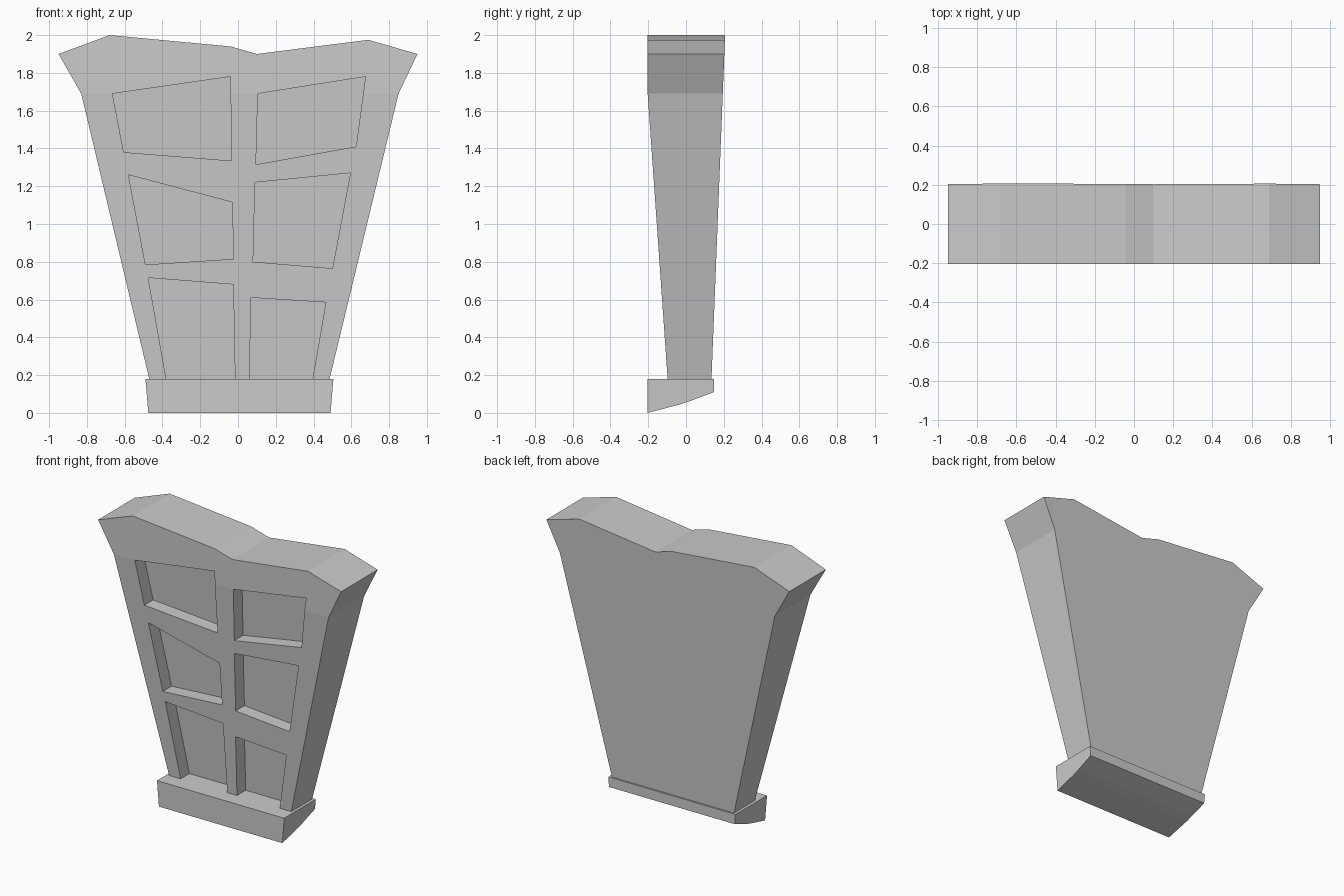
import bpy, bmesh

if "Cube" in bpy.data.objects:
    bpy.data.objects.remove(bpy.data.objects["Cube"])

def front(z):
    # slanted lower front plane
    return -0.203 + (1.69 - z) * 0.07

def back(z):
    return 0.135 + (z - 0.18) * 0.0395

def make_object(name, bm):
    bmesh.ops.recalc_face_normals(bm, faces=bm.faces[:])
    me = bpy.data.meshes.new(name)
    bm.to_mesh(me)
    bm.free()
    ob = bpy.data.objects.new(name, me)
    bpy.context.collection.objects.link(ob)
    return ob

def add_prism(bm, outline, near, far):
    """Prism of an x,z outline; near and far give y at each height."""
    a = [bm.verts.new((x, near(z), z)) for x, z in outline]
    b = [bm.verts.new((x, far(z), z)) for x, z in outline]
    cap = bm.faces.new(a)
    bm.faces.new(b[::-1])
    for i in range(len(a)):
        j = (i + 1) % len(a)
        bm.faces.new((a[j], a[i], b[i], b[j]))
    return cap, a

# Tapered, crooked slab with an upright crown at the front
outline = [(-0.47, 0.18), (0.485, 0.18), (0.85, 1.69), (0.95, 1.90),
           (0.69, 1.975), (0.10, 1.90), (-0.04, 1.94), (-0.68, 2.0),
           (-0.95, 1.90), (-0.83, 1.69)]
bm = bmesh.new()
cap, ring = add_prism(bm, outline, lambda z: max(front(z), -0.205), back)
bmesh.utils.face_split(cap, ring[2], ring[9])
slab = make_object("panelled_slab", bm)

# Six uneven recessed panels, the lowest two running down to the base
panels = [
    [(-0.665, 1.69), (-0.04, 1.78), (-0.035, 1.335), (-0.605, 1.38)],
    [(0.105, 1.69), (0.675, 1.78), (0.625, 1.41), (0.095, 1.315)],
    [(-0.58, 1.26), (-0.03, 1.115), (-0.025, 0.815), (-0.49, 0.785)],
    [(0.09, 1.22), (0.595, 1.27), (0.50, 0.765), (0.08, 0.80)],
    [(-0.475, 0.715), (-0.025, 0.68), (-0.015, 0.14), (-0.373, 0.14)],
    [(0.07, 0.61), (0.465, 0.585), (0.388, 0.14), (0.059, 0.14)],
]
bm = bmesh.new()
for p in panels:
    add_prism(bm, p, lambda z: -0.5, lambda z: front(z) + 0.098)
cutter = make_object("panel_cutter", bm)
cutter.hide_render = True

cut = slab.modifiers.new("panels", 'BOOLEAN')
cut.operation = 'DIFFERENCE'
cut.solver = 'EXACT'
cut.object = cutter
bpy.context.view_layer.objects.active = slab
bpy.ops.object.modifier_apply(modifier=cut.name)
bpy.data.objects.remove(cutter)

# Base block with a sloping underside and slightly flared ends
profile = [(-0.205, 0.18), (-0.205, 0.0), (-0.03, 0.045), (0.02, 0.062),
           (0.147, 0.11), (0.147, 0.18)]
bm = bmesh.new()
ends = []
for side in (-1, 1):
    ends.append([bm.verts.new((0.0075 + side * (0.4825 + 0.083 * z), y, z))
                 for y, z in profile])
left, right = ends
bm.faces.new(left)
bm.faces.new(right[::-1])
for i in range(len(profile)):
    j = (i + 1) % len(profile)
    bm.faces.new((left[i], left[j], right[j], right[i]))
make_object("base_block", bm)
